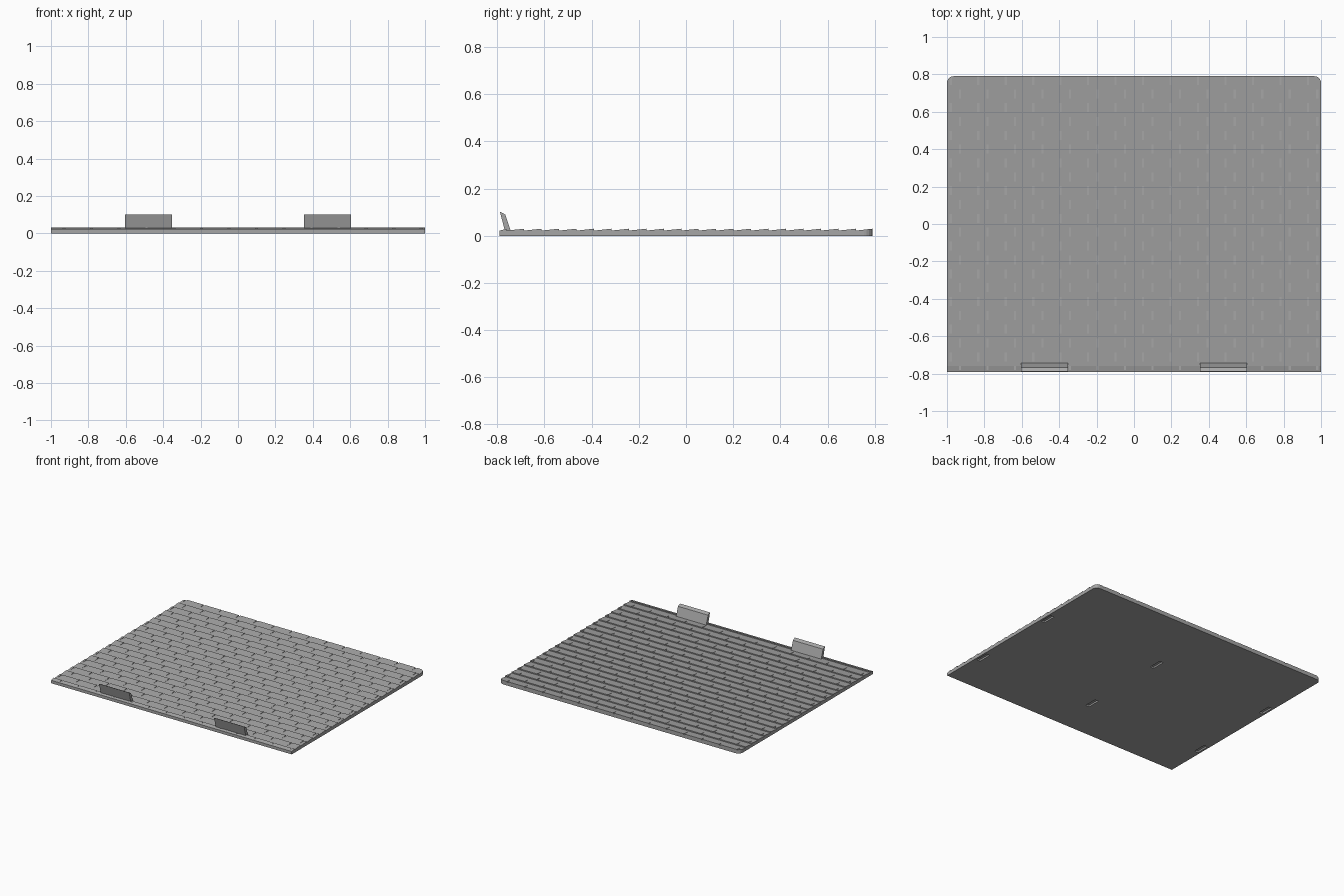
import bpy, bmesh

if "Cube" in bpy.data.objects:
    bpy.data.objects.remove(bpy.data.objects["Cube"])

HALF_X, HALF_Y = 1.0, 0.79
PITCH = 0.074            # depth of one shingle row
LOW, HIGH = 0.022, 0.030  # start and end height of each row
SLOT_FLOOR = 0.0248

grey = bpy.data.materials.new("stone grey")
grey.diffuse_color = (0.38, 0.38, 0.38, 1)
grey.use_nodes = True
grey.node_tree.nodes["Principled BSDF"].inputs["Base Color"].default_value = grey.diffuse_color


def make_object(name, bm):
    bmesh.ops.recalc_face_normals(bm, faces=bm.faces[:])
    mesh = bpy.data.meshes.new(name)
    bm.to_mesh(mesh)
    bm.free()
    mesh.materials.append(grey)
    obj = bpy.data.objects.new(name, mesh)
    bpy.context.collection.objects.link(obj)
    return obj


def extrude_profile(points, x0, x1):
    """Prism along x from a (y, z) outline."""
    bm = bmesh.new()
    face = bm.faces.new([bm.verts.new((x0, y, z)) for y, z in points])
    out = bmesh.ops.extrude_face_region(bm, geom=[face])
    verts = [g for g in out["geom"] if isinstance(g, bmesh.types.BMVert)]
    bmesh.ops.translate(bm, verts=verts, vec=(x1 - x0, 0, 0))
    return bm


def add_box(bm, x0, x1, y0, y1, z0, z1):
    new = bmesh.ops.create_cube(bm, size=1)["verts"]
    for v in new:
        v.co = (x0 if v.co.x < 0 else x1,
                y0 if v.co.y < 0 else y1,
                z0 if v.co.z < 0 else z1)


# Row boundaries from front to back, the first and last rows are trimmed
steps = [-0.76 + PITCH * i for i in range(21)]
starts = [-HALF_Y] + steps
ends = steps + [HALF_Y]

# Roof panel with a sawtooth shingle surface
outline = [(-HALF_Y, 0)]
for a, b in zip(starts, ends):
    outline += [(a, LOW), (b, HIGH)]
outline.append((HALF_Y, 0))
bm = extrude_profile(outline, -HALF_X, HALF_X)

# Rounded back corners
corners = [e for e in bm.edges
           if all(abs(v.co.y - HALF_Y) < 1e-5 for v in e.verts)
           and abs(e.verts[0].co.x - e.verts[1].co.x) < 1e-5]
bmesh.ops.bevel(bm, geom=corners, offset=0.035, segments=5,
                profile=0.5, affect='EDGES')
panel = make_object("shingle_panel", bm)

# Cutter: joints between shingles, staggered on alternate rows
cut = bmesh.new()
for row, (a, b) in enumerate(zip(starts, ends)):
    first = -0.98 if row % 2 else -0.93
    for k in range(14):
        x = first + k * 1.91 / 13
        add_box(cut, x - 0.006, x + 0.006, a + (b - a) * 0.2, b + 0.004,
                SLOT_FLOOR, 0.05)

# Cutter: shallow sockets in the underside
for x in (-0.97, 0, 0.97):
    for y in (-0.445, 0.24):
        add_box(cut, x - 0.015, x + 0.015, y - 0.05, y + 0.05, -0.02, 0.012)
cutter = make_object("joint_cutter", cut)
cutter.hide_render = True
cutter.hide_viewport = True

mod = panel.modifiers.new("joints", 'BOOLEAN')
mod.operation = 'DIFFERENCE'
mod.solver = 'EXACT'
mod.object = cutter

# Two leaning hinge tabs on the front edge
tab = [(-0.767, 0.018), (-0.742, 0.018), (-0.766, 0.090), (-0.789, 0.102)]
for name, x0 in (("left_tab", -0.603), ("right_tab", 0.353)):
    make_object(name, extrude_profile(tab, x0, x0 + 0.25))
